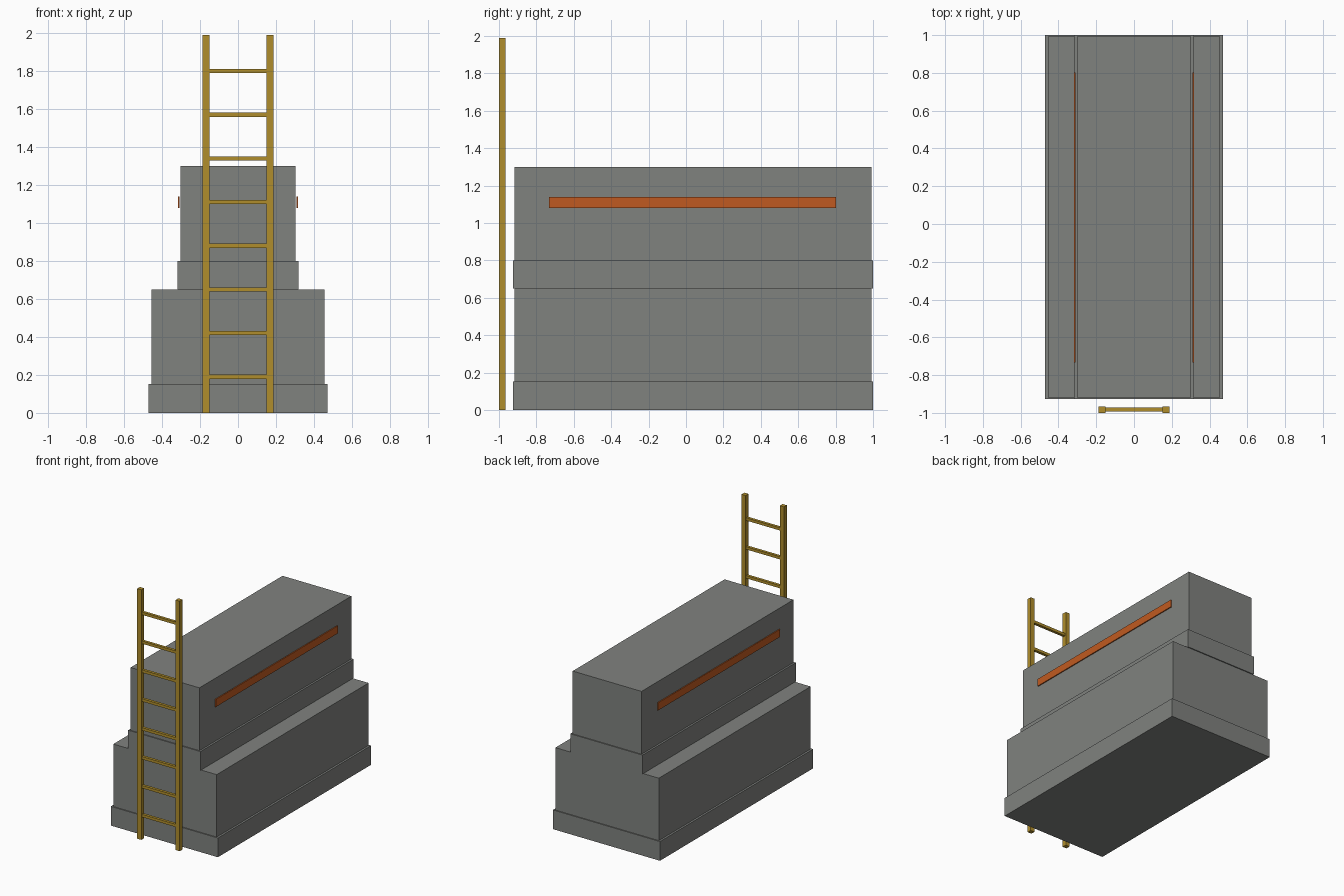
import bpy

default = bpy.data.objects.get("Cube")
if default:
    bpy.data.objects.remove(default, do_unlink=True)


def material(name, rgb):
    mat = bpy.data.materials.new(name)
    mat.use_nodes = True
    colour = (*rgb, 1.0)
    mat.diffuse_color = colour
    mat.node_tree.nodes["Principled BSDF"].inputs["Base Color"].default_value = colour
    return mat


grey = material("concrete_grey", (0.216, 0.223, 0.212))
ochre = material("ladder_ochre", (0.434, 0.27, 0.025))
orange = material("stripe_orange", (0.527, 0.102, 0.015))


def box(name, mat, x, y, z):
    """Axis-aligned box given by its (low, high) range on each axis."""
    bpy.ops.mesh.primitive_cube_add(size=1)
    obj = bpy.context.object
    obj.name = name
    obj.location = [sum(r) / 2 for r in (x, y, z)]
    obj.scale = [r[1] - r[0] for r in (x, y, z)]
    bpy.ops.object.transform_apply(location=True, rotation=False, scale=True)
    obj.data.materials.append(mat)
    return obj


# Stepped body: two blocks, each with a slightly wider skirt at its foot
wall_y = (-0.918, 0.992)
skirt_y = (-0.926, 1.0)
tiers = [
    ("base_skirt", 0.471, skirt_y, (0, 0.153)),
    ("lower_block", 0.455, wall_y, (0.153, 0.65)),
    ("upper_skirt", 0.318, skirt_y, (0.65, 0.80)),
    ("upper_block", 0.303, wall_y, (0.80, 1.30)),
]
for name, half, y, z in tiers:
    box(name, grey, (-half, half), y, z)

# Stripe plates standing just off both sides, and the two ladder rails
for side, s in (("left", 1), ("right", -1)):
    box(side + "_stripe", orange, sorted((s * 0.309, s * 0.317)),
        (-0.732, 0.802), (1.08, 1.14))
    box(side + "_ladder_rail", ochre, sorted((s * 0.151, s * 0.187)),
        (-1.0, -0.965), (0, 1.99))

# Evenly spaced ladder rungs
for i in range(8):
    z = 0.19 + 0.23 * i
    box(f"ladder_rung_{i + 1}", ochre, (-0.151, 0.151),
        (-0.993, -0.971), (z - 0.011, z + 0.011))
